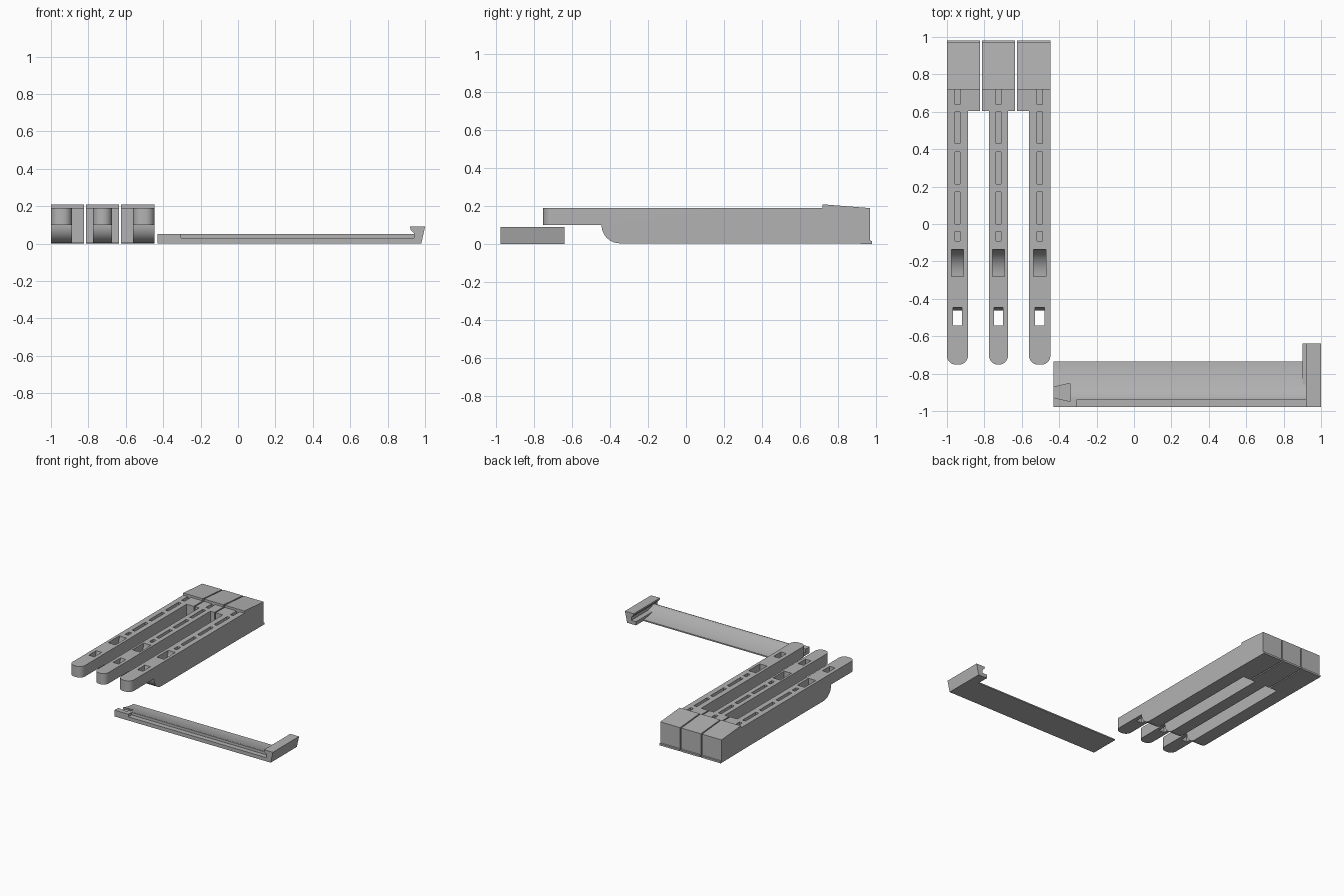
import bpy, bmesh, math
from mathutils import Vector

if "Cube" in bpy.data.objects:
    bpy.data.objects.remove(bpy.data.objects["Cube"])

grey = bpy.data.materials.new("mid grey")
grey.diffuse_color = (0.45, 0.45, 0.45, 1)
grey.use_nodes = True
grey.node_tree.nodes["Principled BSDF"].inputs["Base Color"].default_value = grey.diffuse_color


def prism(name, pts, axis, a, b, hide=False):
    """Extrude a 2D outline along an axis: x uses (y,z), y uses (x,z), z uses (x,y)."""
    place = {"x": lambda p, t: (t, p[0], p[1]),
             "y": lambda p, t: (p[0], t, p[1]),
             "z": lambda p, t: (p[0], p[1], t)}[axis]
    bm = bmesh.new()
    face = bm.faces.new([bm.verts.new(place(p, a)) for p in pts])
    ext = bmesh.ops.extrude_face_region(bm, geom=[face])
    shift = Vector(place((0, 0), b - a))
    bmesh.ops.translate(bm, verts=[v for v in ext["geom"] if isinstance(v, bmesh.types.BMVert)], vec=shift)
    bmesh.ops.recalc_face_normals(bm, faces=bm.faces)
    me = bpy.data.meshes.new(name)
    bm.to_mesh(me)
    bm.free()
    me.materials.append(grey)
    ob = bpy.data.objects.new(name, me)
    bpy.context.collection.objects.link(ob)
    ob.hide_render = hide
    return ob


def box(name, x0, x1, y0, y1, z0, z1, hide=False):
    return prism(name, [(x0, y0), (x1, y0), (x1, y1), (x0, y1)], "z", z0, z1, hide)


def arc(cx, cy, rx, ry, a0, a1, n=12):
    return [(cx + rx * math.cos(math.radians(a0 + (a1 - a0) * i / n)),
             cy + ry * math.sin(math.radians(a0 + (a1 - a0) * i / n))) for i in range(n + 1)]


def apply_bool(ob, cutter, op="DIFFERENCE"):
    """Combine with a helper, then discard the helper."""
    m = ob.modifiers.new("cut", "BOOLEAN")
    m.operation, m.solver, m.object = op, "EXACT", cutter
    bpy.context.view_layer.objects.active = ob
    bpy.ops.object.modifier_apply(modifier=m.name)
    bpy.data.objects.remove(cutter, do_unlink=True)


def smooth(ob):
    bpy.ops.object.select_all(action="DESELECT")
    ob.select_set(True)
    bpy.context.view_layer.objects.active = ob
    bpy.ops.object.shade_smooth_by_angle(angle=math.radians(30))


# Side outline of a prong: raised nose, curved step, long body
side = ([(0.61, 0.19), (-0.752, 0.19), (-0.752, 0.10)]
        + arc(-0.35, 0.10, 0.095, 0.097, 180, 270) + [(0.61, 0.003)])
# Side outline of a head: sloping cap and small foot lip at the back
head_side = [(0.605, 0.003), (0.98, 0.0), (0.98, 0.015), (0.97, 0.017), (0.97, 0.188),
             (0.72, 0.208), (0.72, 0.19), (0.605, 0.19)]
slots = [(0.64, 0.72), (0.43, 0.60), (0.215, 0.385), (0.0, 0.17), (-0.09, -0.04)]

prongs = [(-1.0, -0.888, -1.0, -0.823), (-0.775, -0.674, -0.813, -0.636), (-0.561, -0.447, -0.626, -0.447)]
for i, (x0, x1, h0, h1) in enumerate(prongs, 1):
    c = (x0 + x1) / 2
    prong = prism(f"prong_{i}", side, "x", x0, x1)
    # Rounded nose in plan
    r = 0.048
    plan = (arc(x0 + r, -0.752 + r, r, r, 180, 270, 10) + arc(x1 - r, -0.752 + r, r, r, 270, 360, 10)
            + [(x1, 0.7), (x0, 0.7)])
    apply_bool(prong, prism("nose_helper", plan, "z", -0.1, 0.3, True), "INTERSECT")
    head = prism(f"head_{i}", head_side, "x", h0, h1)
    # Narrow slots along the top
    for a, b in slots:
        target = head if a > 0.605 else prong
        apply_bool(target, box("slot_helper", c - 0.0135, c + 0.0135, a, b, 0.14, 0.2, True))
    # Curved scoop
    scoop = arc(-0.28, 0.19, 0.145, 0.13, 270, 360, 14) + [(-0.135, 0.25), (-0.28, 0.25)]
    apply_bool(prong, prism("scoop_helper", scoop, "x", c - 0.033, c + 0.033, True))
    # Through window with a sloping rear wall
    window = [(-0.542, 0.05), (-0.463, 0.05), (-0.463, 0.10), (-0.446, 0.19), (-0.446, 0.25), (-0.542, 0.25)]
    apply_bool(prong, prism("window_helper", window, "x", c - 0.025, c + 0.025, True))
    smooth(prong)

# Tray: tall front ridge and hollow surface thinning to the rear edge
tray_side = [(-0.978, 0.0), (-0.735, 0.0), (-0.735, 0.01)]
for k in range(1, 11):
    t = k / 10
    tray_side.append((-0.735 - 0.19 * t, 0.01 + 0.042 * t ** 1.7))
tray_side.append((-0.978, 0.052))
tray = prism("tray", tray_side, "x", -0.43, 0.95)
apply_bool(tray, box("ledge_helper", -0.305, 0.945, -1.1, -0.937, 0.03, 0.2, True))
# Dovetail recess in the left end
dovetail = [(-0.45, -0.872), (-0.43, -0.872), (-0.343, -0.852), (-0.343, -0.948), (-0.43, -0.928), (-0.45, -0.928)]
apply_bool(tray, prism("dovetail_helper", dovetail, "z", 0.02, 0.2, True))
smooth(tray)

# Hooked end bar with an undercut lip
hook = [(0.9, 0.0), (0.98, 0.0), (1.0, 0.09), (0.92, 0.09), (0.922, 0.075), (0.942, 0.055), (0.942, 0.03), (0.9, 0.03)]
prism("hooked_end", hook, "y", -0.978, -0.64)
